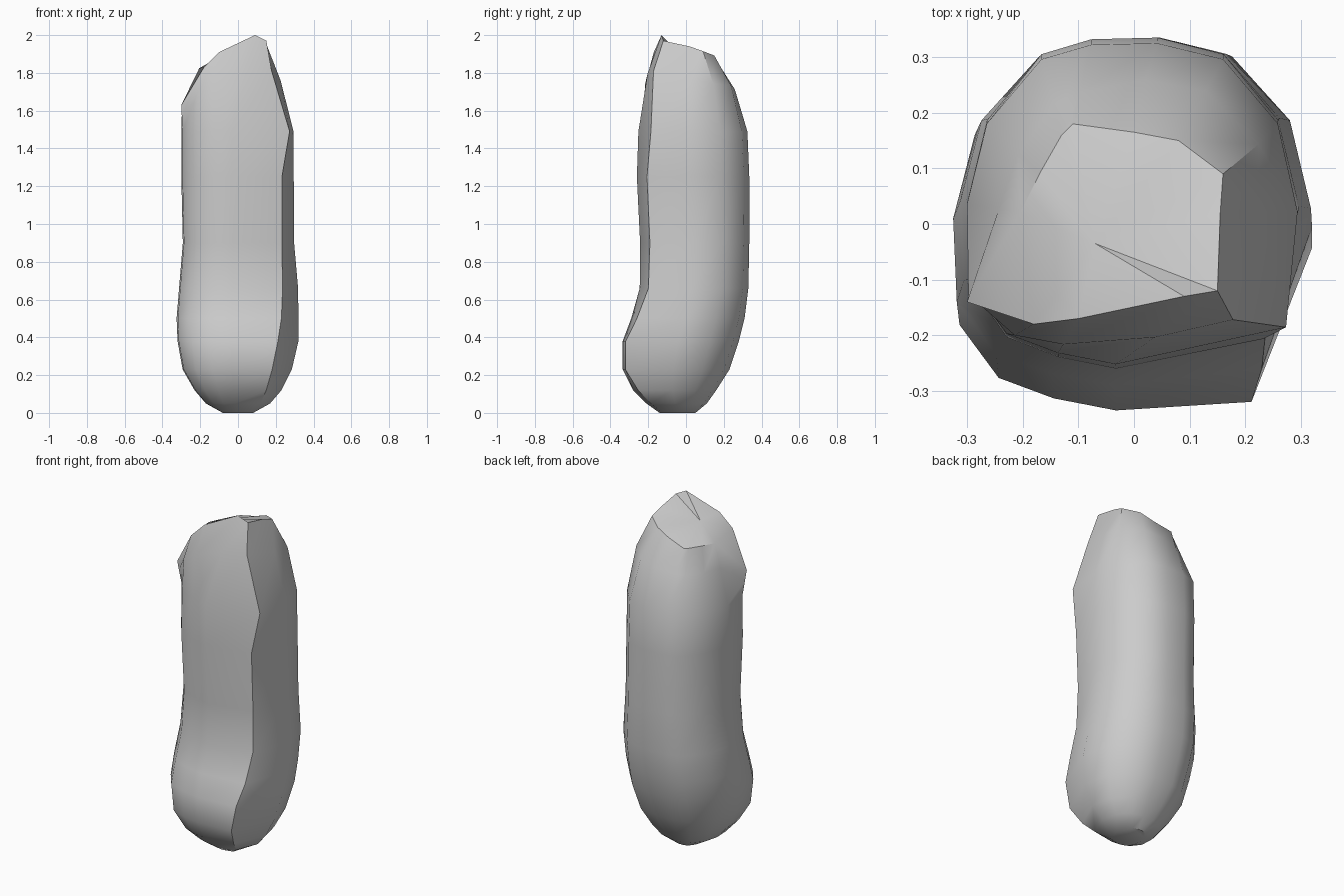
import bpy
import bmesh
import math
from mathutils import Vector

cube = bpy.data.objects.get("Cube")
if cube:
    bpy.data.objects.remove(cube, do_unlink=True)

grey = bpy.data.materials.new("stone grey")
grey.use_nodes = True
colour = (0.6, 0.6, 0.6, 1)
grey.diffuse_color = colour
grey.node_tree.nodes["Principled BSDF"].inputs["Base Color"].default_value = colour

# Cross-section: flattish front, rounded back; None is the sharp front corner
outline = [(-.98, -.5), (-.76, -.81), (-.45, -.93), (-.1, -1), None, (1, -.05), (.88, .5),
           (.55, .9), (.15, 1), (-.25, .99), (-.55, .9), (-.88, .5), (-1, 0)]
corner_index = outline.index(None)

# Body levels: height, left and right limits, front and back limits, front corner
levels = [(0, -.08, .08, -.14, .05, (.7, -.85)),
          (.05, -.17, .17, -.21, .11, (.7, -.85)),
          (.12, -.23, .23, -.28, .16, (.65, -.88)),
          (.23, -.293, .285, -.335, .23, (.64, -.95)),
          (.38, -.32, .32, -.335, .28, (.66, -.95)),
          (.5, -.325, .32, -.29, .31, (.72, -.9)),
          (.66, -.312, .318, -.245, .33, (.74, -.84)),
          (.9, -.292, .297, -.243, .335, (.78, -.82)),
          (1.25, -.3, .295, -.26, .335, (.79, -.82)),
          (1.49, -.3, .294, -.252, .325, (.93, -.77))]

# Rim of the slanted crown, in the order of the outline
crown = [(-.3, -.14, 1.63), (-.18, -.18, 1.83), (-.1, -.17, 1.91), (.09, -.13, 2),
         (.15, -.12, 1.97), (.155, .02, 1.94), (.16, .09, 1.915), (.08, .15, 1.892),
         (0, .165, 1.86), (-.11, .18, 1.83), (-.13, .16, 1.828), (-.17, .09, 1.826),
         (-.205, .02, 1.825)]

# Outward swell of the shoulder; the back-right chamfer stays flat
swell = [0, .02, .025, .025, 0, .015, .03, .035, .03, 0, 0, 0, 0]


def section(z, left, right, front, back, corner):
    cx, rx = (left + right) / 2, (right - left) / 2
    cy, ry = (front + back) / 2, (back - front) / 2
    points = [point or corner for point in outline]
    return [Vector((cx + rx * u, cy + ry * v, z)) for u, v in points]


sections = [section(*row) for row in levels]
rim = [Vector(p) for p in crown]
shoulder = []
for low, high, push in zip(sections[-1], rim, swell):
    outward = Vector((low.x, low.y, 0)).normalized()
    shoulder.append(low.lerp(high, .6) + outward * push)
shoulder[corner_index] = Vector((.178, -.172, 1.81))

bm = bmesh.new()
rings = [[bm.verts.new(p) for p in ring] for ring in sections + [shoulder, rim]]
count = len(outline)

# Skin between neighbouring rings
for low, high in zip(rings, rings[1:]):
    for i in range(count):
        j = (i + 1) % count
        bm.faces.new((low[i], low[j], high[j], high[i]))

# Close the base, then the crown with its low front-right tip folded down
bm.faces.new(rings[0][::-1])
tip, *top = rings[-1]
bm.faces.new((top[-1], tip, top[0]))
peak = bm.verts.new((-.07, -.035, 1.9))
for i, vert in enumerate(top):
    bm.faces.new((top[i - 1], vert, peak))
bmesh.ops.recalc_face_normals(bm, faces=bm.faces[:])

mesh = bpy.data.meshes.new("stone_body")
bm.to_mesh(mesh)
bm.free()
mesh.materials.append(grey)
body = bpy.data.objects.new("stone_body", mesh)
bpy.context.collection.objects.link(body)

# Smooth skin with the strong creases kept
bpy.ops.object.select_all(action="DESELECT")
body.select_set(True)
bpy.context.view_layer.objects.active = body
bpy.ops.object.shade_smooth_by_angle(angle=math.radians(37))
